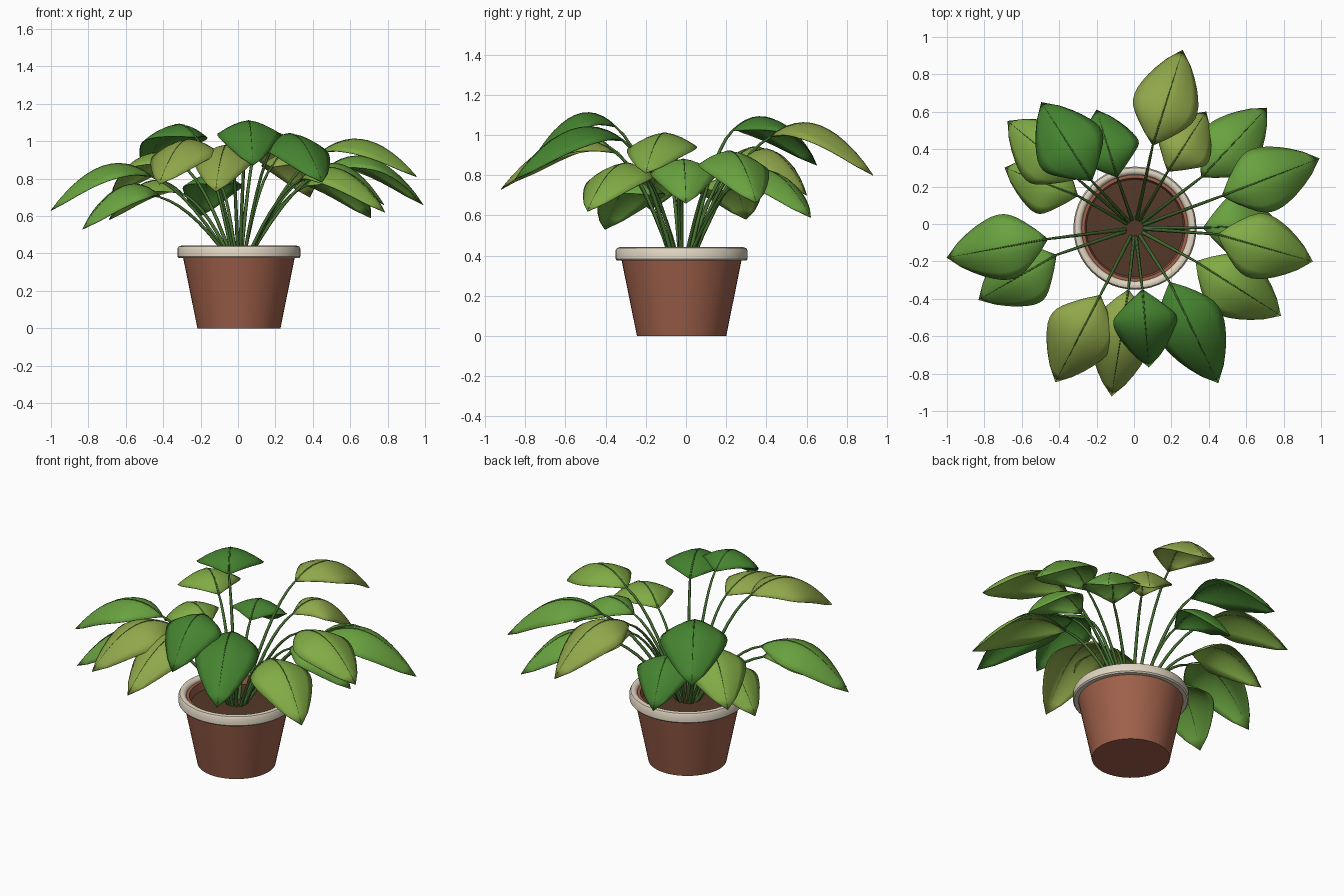
import bpy, bmesh, math
from mathutils import Vector

if "Cube" in bpy.data.objects:
    bpy.data.objects.remove(bpy.data.objects["Cube"])

CX, CY = 0.005, -0.022


def material(name, rgb):
    m = bpy.data.materials.new(name)
    m.diffuse_color = (*rgb, 1)
    m.use_nodes = True
    m.node_tree.nodes["Principled BSDF"].inputs["Base Color"].default_value = m.diffuse_color
    return m


TERRACOTTA = material("terracotta", (.35, .12, .07))
CREAM = material("cream", (.75, .67, .54))
SOIL = material("soil", (.09, .04, .022))
STEM = material("stem_green", (.06, .16, .03))
GREENS = {
    "dark": material("dark_green", (.06, .23, .03)),
    "mid": material("mid_green", (.14, .36, .05)),
    "light": material("light_green", (.22, .41, .06)),
    "yellow": material("yellow_green", (.28, .39, .07)),
}


def add_mesh(name, bm, mat, angle=40):
    bmesh.ops.recalc_face_normals(bm, faces=bm.faces)
    me = bpy.data.meshes.new(name)
    bm.to_mesh(me)
    bm.free()
    ob = bpy.data.objects.new(name, me)
    bpy.context.collection.objects.link(ob)
    me.materials.append(mat)
    bpy.ops.object.select_all(action='DESELECT')
    ob.select_set(True)
    bpy.context.view_layer.objects.active = ob
    bpy.ops.object.shade_smooth_by_angle(angle=math.radians(angle))
    return ob


def lathe(name, profile, mat, closed=False, n=48):
    bm = bmesh.new()
    vs = [bm.verts.new((CX + r, CY, z)) for r, z in profile]
    pairs = list(zip(vs, vs[1:])) + ([(vs[-1], vs[0])] if closed else [])
    es = [bm.edges.new(p) for p in pairs]
    bmesh.ops.spin(bm, geom=vs + es, cent=(CX, CY, 0), axis=(0, 0, 1),
                   angle=math.tau, steps=n, use_duplicate=False)
    bmesh.ops.remove_doubles(bm, verts=bm.verts, dist=1e-5)
    return add_mesh(name, bm, mat)


def bezier(a, b, c, t):
    return a * (1 - t) ** 2 + b * 2 * t * (1 - t) + c * t * t


# Pot, rim and soil
lathe("pot", [(0, 0), (.222, 0), (.303, .40), (.288, .42), (.268, .42),
              (.255, .34), (0, .34)], TERRACOTTA)
lathe("pot_rim", [(.285, .376), (.322, .376), (.329, .384), (.329, .425), (.322, .437),
                  (.308, .442), (.293, .437), (.285, .425)], CREAM, closed=True)
lathe("soil", [(0, .378), (.15, .376), (.264, .37), (.26, .345), (0, .345)], SOIL)

# Half-width of a leaf along its length
WIDTH = [0, .36, .62, .81, .93, .99, 1, .97, .89, .77, .60, .37, 0]
ROWS = len(WIDTH) - 1
COLS = 8


def leaf(i, base, tip, peak, tip_z, half, green):
    b = Vector((*base, peak - .07))
    t = Vector((*tip, tip_z))
    ctrl = b.lerp(t, .47)
    ctrl.z = (peak - .4225 * b.z - .1225 * tip_z) / .455
    out = Vector((t.x - b.x, t.y - b.y, 0)).normalized()
    side = Vector((-out.y, out.x, 0))
    mid = [bezier(b, ctrl, t, k / ROWS) for k in range(ROWS + 1)]

    # Arched blade, sides drooping from the midrib
    bm = bmesh.new()
    grid = []
    for k, p in enumerate(mid):
        along = (mid[min(k + 1, ROWS)] - mid[max(k - 1, 0)]).normalized()
        up = along.cross(side).normalized()
        if up.z < 0:
            up.negate()
        w = WIDTH[k] * half
        row = []
        for c in range(COLS + 1):
            u = 2 * c / COLS - 1
            row.append(bm.verts.new(p + side * u * w - up * .42 * w * abs(u) ** 1.6))
        grid.append(row)
    for r0, r1 in zip(grid, grid[1:]):
        for c in range(COLS):
            bm.faces.new((r0[c], r0[c + 1], r1[c + 1], r1[c]))
    bmesh.ops.remove_doubles(bm, verts=bm.verts, dist=1e-5)
    blade = add_mesh(f"leaf_{i:02d}", bm, GREENS[green], 50)
    sol = blade.modifiers.new("thickness", 'SOLIDIFY')
    sol.thickness = .004
    sol.offset = 0

    # Stem that runs on into the midrib
    centre = Vector((CX, CY, .36))
    reach = Vector((b.x - CX, b.y - CY, 0))
    foot = centre + reach.normalized() * .045
    bend = centre + reach * .6
    bend.z = .36 + (b.z - .36) * .86
    path = [(bezier(foot, bend, b, k / 7), 1 - .35 * k / 7) for k in range(7)]
    path += [(p, .55 - .35 * k / ROWS) for k, p in enumerate(mid)]
    cu = bpy.data.curves.new(f"stem_{i:02d}", 'CURVE')
    cu.dimensions = '3D'
    cu.bevel_depth = .0105
    cu.bevel_resolution = 1
    cu.use_fill_caps = True
    sp = cu.splines.new('POLY')
    sp.points.add(len(path) - 1)
    for pt, (p, r) in zip(sp.points, path):
        pt.co = (*p, 1)
        pt.radius = r
    cu.materials.append(STEM)
    bpy.context.collection.objects.link(bpy.data.objects.new(f"stem_{i:02d}", cu))


# base xy, tip xy, highest z, tip z, half width, colour
LEAVES = [
    ((.10, .42), (.26, .93), 1.06, .80, .175, "yellow"),
    ((.36, .25), (.71, .62), .83, .59, .165, "mid"),
    ((.18, .28), (.385, .60), .93, .70, .155, "yellow"),
    ((.47, .15), (.99, .35), .92, .66, .175, "mid"),
    ((.37, -.02), (.78, .00), .88, .66, .165, "mid"),
    ((.445, -.055), (.955, -.20), 1.01, .81, .175, "light"),
    ((.33, -.20), (.785, -.49), .86, .62, .175, "light"),
    ((.19, -.31), (.45, -.85), 1.04, .78, .18, "dark"),
    ((.045, -.35), (.08, -.765), 1.11, .87, .17, "dark"),
    ((-.03, -.35), (-.12, -.92), .98, .73, .165, "yellow"),
    ((-.18, -.38), (-.42, -.845), 1.01, .77, .185, "yellow"),
    ((-.415, -.165), (-.83, -.405), .77, .53, .175, "mid"),
    ((-.46, -.08), (-1.0, -.18), .88, .63, .175, "mid"),
    ((-.30, .15), (-.69, .30), .79, .58, .165, "light"),
    ((-.30, .24), (-.675, .55), .94, .71, .18, "light"),
    ((-.225, .23), (-.495, .65), 1.09, .85, .19, "dark"),
    ((-.09, .25), (-.20, .61), .83, .60, .165, "dark"),
]
for n, spec in enumerate(LEAVES, 1):
    leaf(n, *spec)
